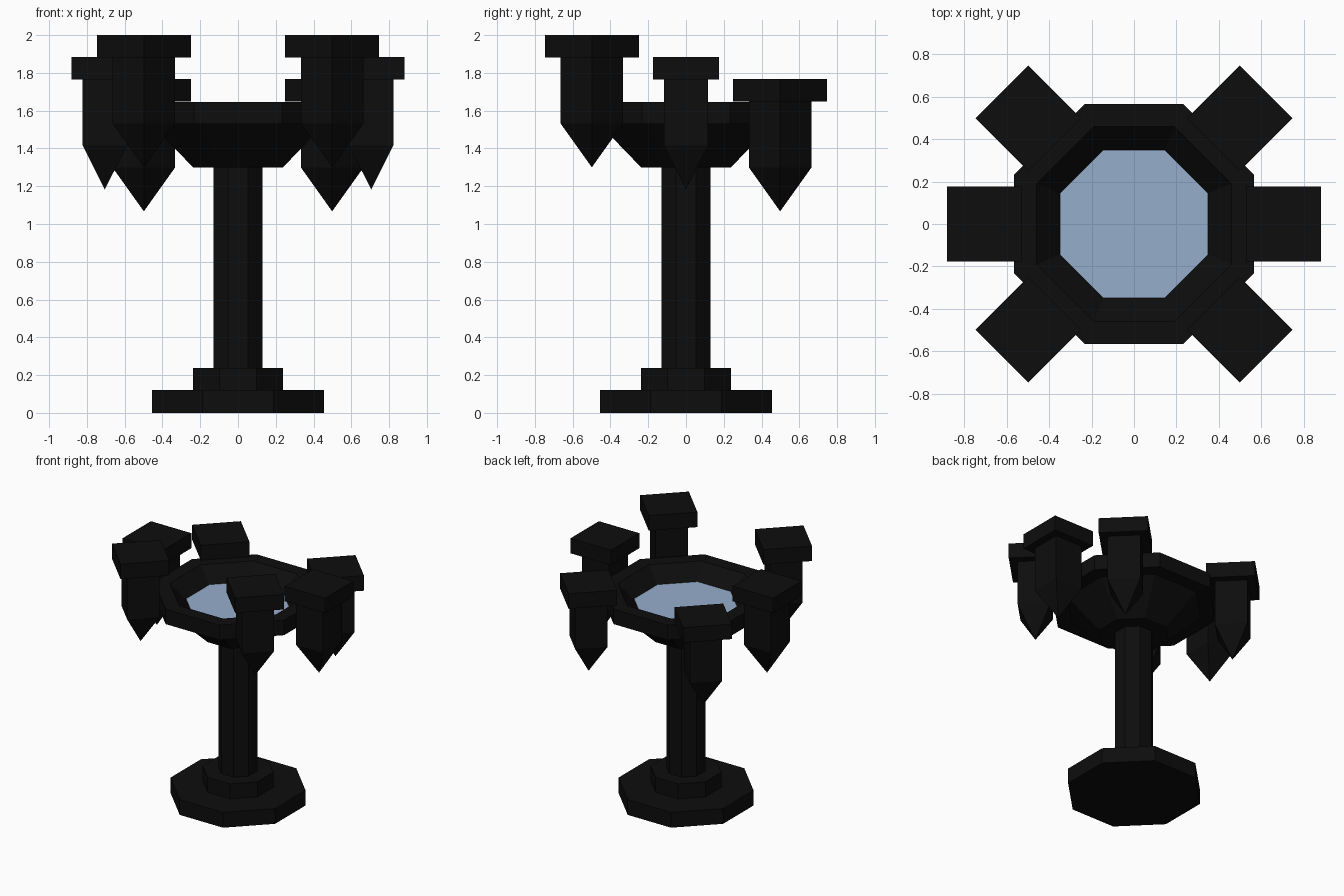
import bpy, bmesh, math

if "Cube" in bpy.data.objects:
    bpy.data.objects.remove(bpy.data.objects["Cube"])


def material(name, rgb):
    m = bpy.data.materials.new(name)
    m.diffuse_color = (*rgb, 1.0)
    m.use_nodes = True
    m.node_tree.nodes["Principled BSDF"].inputs["Base Color"].default_value = m.diffuse_color
    return m


BLACK = material("black_stone", (0.004, 0.004, 0.004))
WATER = material("pale_blue_water", (0.30, 0.425, 0.60))


def lathe(name, profile, sides, mat, loc=(0, 0), turn=0.0):
    """Stack of n-sided rings; profile = (apothem, z), apothem 0 is a tip."""
    bm = bmesh.new()
    rings = []
    for r, z in profile:
        if r == 0:
            rings.append([bm.verts.new((0, 0, z))])
            continue
        c = r / math.cos(math.pi / sides)
        rings.append([bm.verts.new((c * math.cos((i + .5) * math.tau / sides),
                                    c * math.sin((i + .5) * math.tau / sides), z))
                      for i in range(sides)])
    for a, b in zip(rings, rings[1:]):
        for i in range(sides):
            j = (i + 1) % sides
            quad = [a[i % len(a)], a[j % len(a)], b[j % len(b)], b[i % len(b)]]
            bm.faces.new(list(dict.fromkeys(quad)))
    for end in (rings[0], rings[-1]):
        if len(end) > 1:
            bm.faces.new(end)
    bmesh.ops.recalc_face_normals(bm, faces=bm.faces)
    me = bpy.data.meshes.new(name)
    bm.to_mesh(me)
    bm.free()
    me.materials.append(mat)
    ob = bpy.data.objects.new(name, me)
    ob.location = (*loc, 0)
    ob.rotation_euler.z = turn
    bpy.context.collection.objects.link(ob)
    return ob


# Stepped foot and column
lathe("foot", [(.455, 0), (.455, .12), (.238, .12), (.238, .237)], 8, BLACK)
lathe("column", [(.13, .237), (.13, 1.30)], 8, BLACK)

# Bowl with overhanging rim and sloped inside
lathe("bowl", [(.238, 1.30), (.46, 1.53), (.565, 1.53), (.565, 1.647),
               (.46, 1.647), (.35, 1.53)], 8, BLACK)
lathe("water", [(.349, 1.531), (.35, 1.538)], 8, WATER)

# Six pointed pendants with square caps, stepping down from front to back
for side, angles in (("right", (-45, 0, 45)), ("left", (225, 180, 135))):
    for place, deg, top in zip(("front", "middle", "back"), angles,
                               (2.0, 1.883, 1.767)):
        a = math.radians(deg)
        loc = (.705 * math.cos(a), .705 * math.sin(a))
        lathe(f"{place}_{side}_cap", [(.176, top - .118), (.176, top)],
              4, BLACK, loc, a)
        lathe(f"{place}_{side}_pendant",
              [(0, top - .70), (.117, top - .468), (.117, top - .118)],
              4, BLACK, loc, a)
